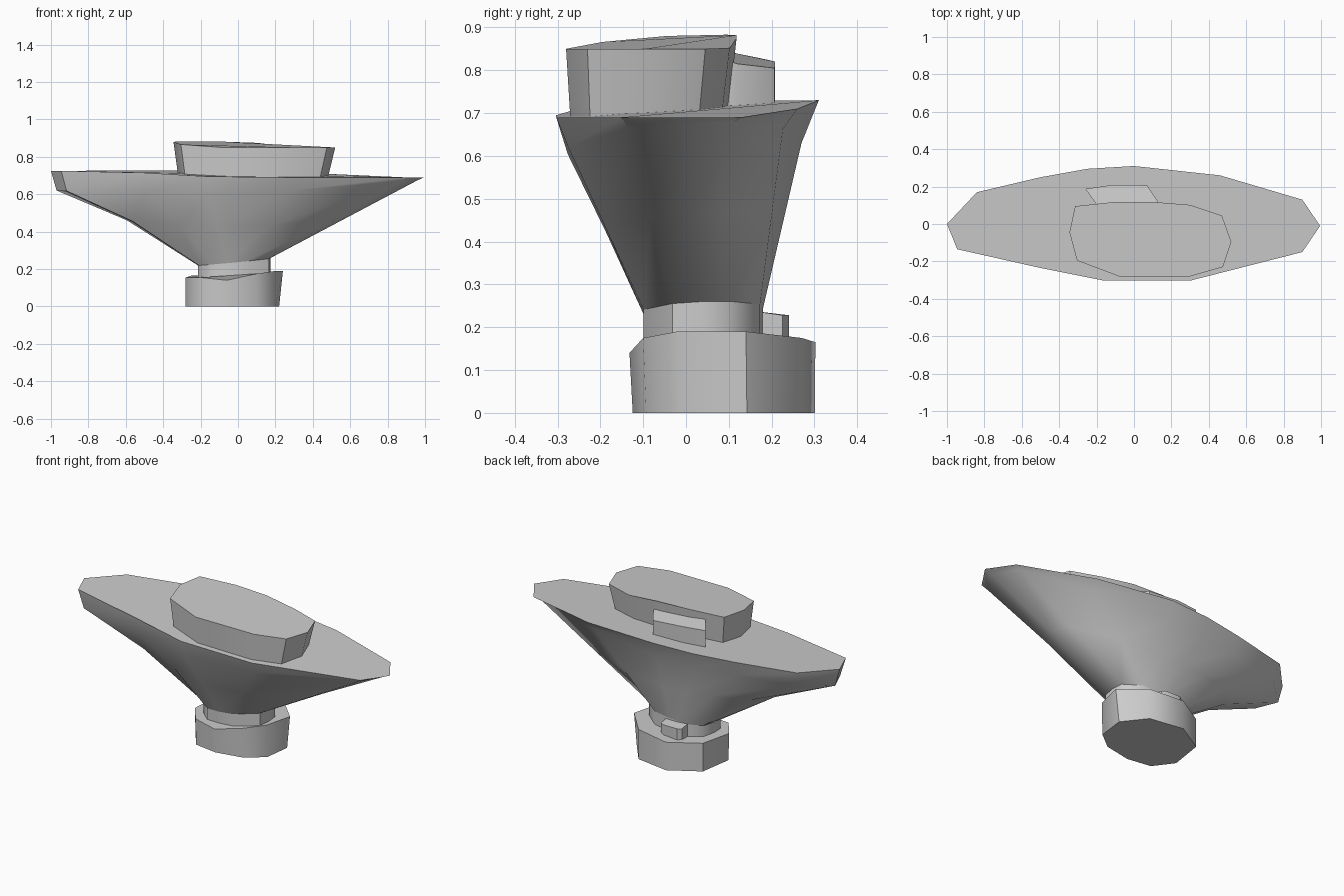
import bpy, math

if "Cube" in bpy.data.objects:
    bpy.data.objects.remove(bpy.data.objects["Cube"])


def loft(name, rings, angle=40):
    """Skin a stack of equal-length rings, cap both ends, smooth the soft edges."""
    n = len(rings[0])
    verts = [p for r in rings for p in r]
    faces = [tuple(reversed(range(n))),
             tuple(range(len(verts) - n, len(verts)))]
    for k in range(len(rings) - 1):
        for i in range(n):
            j = (i + 1) % n
            faces.append((k*n + i, k*n + j, (k+1)*n + j, (k+1)*n + i))
    me = bpy.data.meshes.new(name)
    me.from_pydata(verts, [], faces)
    ob = bpy.data.objects.new(name, me)
    bpy.context.collection.objects.link(ob)
    bpy.ops.object.select_all(action='DESELECT')
    ob.select_set(True)
    bpy.context.view_layer.objects.active = ob
    bpy.ops.object.shade_smooth_by_angle(angle=math.radians(angle))
    return ob


def shrink(ring, s, z, cx=0, cy=0):
    return [(cx + (p[0]-cx)*s, cy + (p[1]-cy)*s, z) for p in ring]


# foot: irregular block with an uneven top edge
foot_top = [(-.28, 0, .155), (-.2, -.11, .155), (-.06, -.132, .14), (.1, -.1, .175),
            (.2, -.02, .19), (.24, .14, .19), (.12, .27, .175), (-.08, .302, .165),
            (-.25, .2, .165)]
foot_bottom = [(max(-.28, min(x, .22)), y*.98 + .005, 0) for x, y, z in foot_top]
loft("foot", [foot_bottom, foot_top], 50)

# flared bowl: lens-shaped rim blended down to the narrow neck
rim = [(-1, 0, .725), (-.945, -.135, .725), (-.5, -.235, .715), (-.16, -.303, .695),
       (.3, -.303, .69), (.9, -.15, .69), (.995, -.01, .69), (.9, .13, .69),
       (.46, .26, .71), (0, .31, .73), (-.25, .295, .728), (-.5, .25, .726),
       (-.84, .17, .725)]
neck, low, mid, high = [], [], [], []
for x, y, z in rim:
    a = math.atan2(y/.31, x)
    c, s = math.cos(a), math.sin(a)
    sq = 1/(abs(c)**3 + abs(s)**3)**(1/3)
    nx, ny = -.02 + .195*c*sq, .04 + .14*s*sq
    neck.append((nx, ny, .12))
    nz = .24 + .02*c + .005*s
    low.append((nx, ny, nz))
    left = max(0, -c)
    hx = x*(.97 if x < 0 else .965)
    hy = y*(.91 if y < 0 else .87)
    hz = .60 + .02*left + .075*max(0, c) + .03*max(0, s)
    high.append((hx, hy, hz))
    mid.append(((nx + hx)/2, (ny + hy)/2, (nz + hz)/2 + .04*left))
loft("flared_bowl", [low, mid, high, rim], 40)
loft("neck", [neck, [(x, y, z + .01) for x, y, z in low]], 50)

# raised cap on top, leaning outward
cap_top = [(-.345, -.045, .88), (-.305, -.195, .866), (-.08, -.28, .85), (.3, -.28, .85),
           (.475, -.23, .85), (.52, -.095, .85), (.47, .045, .85), (.3, .102, .852),
           (.1, .118, .875), (-.1, .118, .882), (-.315, .095, .883)]
loft("cap", [shrink(cap_top, .92, .68, 0, -.15), cap_top], 45)

# tab behind the cap
tab_top = [(-.26, .188, .825), (-.19, .09, .845), (.13, .09, .825),
           (.128, .12, .815), (.07, .207, .805), (-.12, .208, .82)]
loft("rear_tab", [[(x, y, .69) for x, y, z in tab_top], tab_top], 35)

# small knob at the back of the neck
knob = [(-.13, .14), (.005, .14), (.005, .225), (-.02, .24), (-.11, .24), (-.13, .225)]
loft("rear_knob", [[(x, y, .15) for x, y in knob],
                   [(x, y, .24 - .012*(y > .2)) for x, y in knob]], 35)
